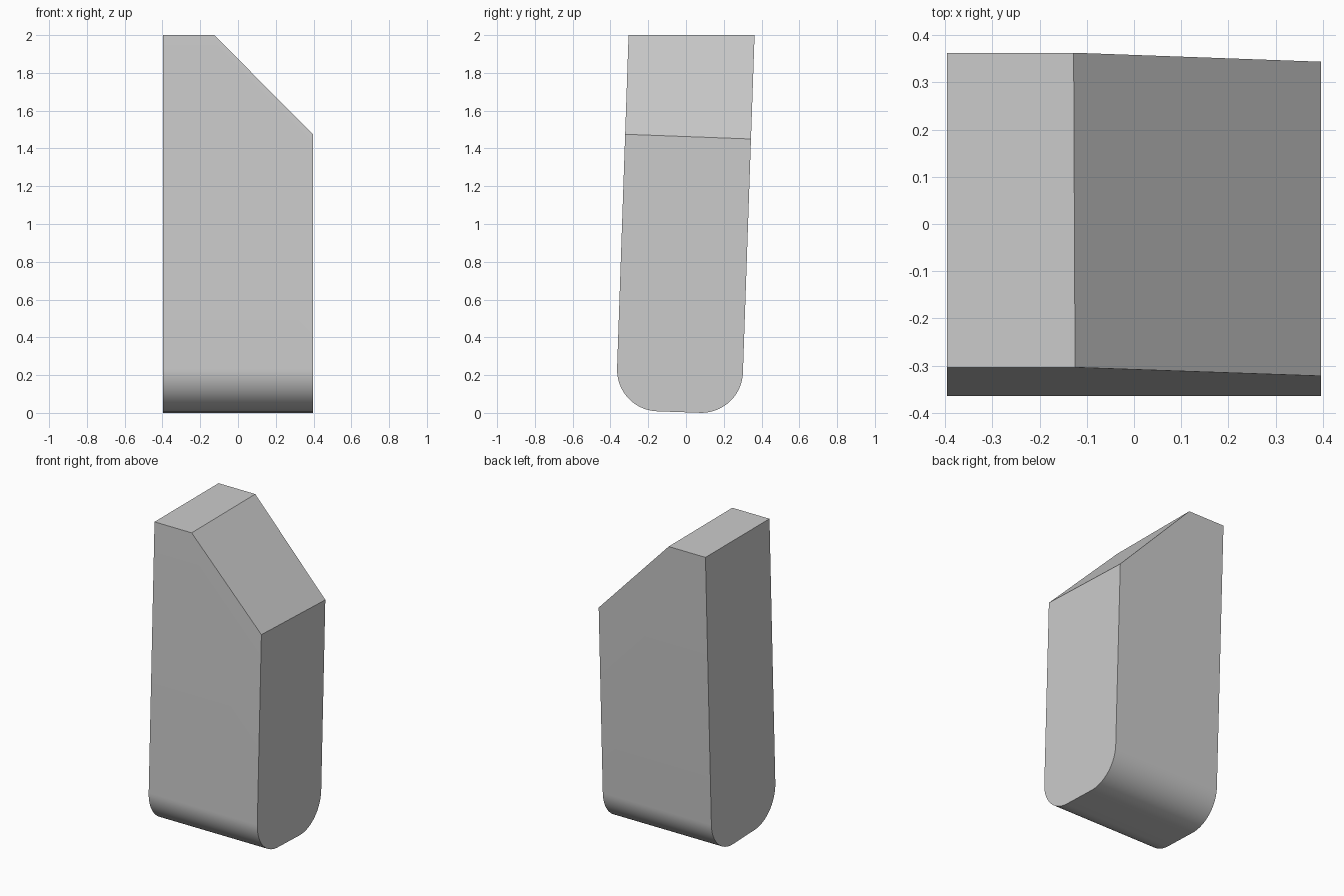
import bpy
import bmesh

cube = bpy.data.objects.get("Cube")
if cube:
    bpy.data.objects.remove(cube, do_unlink=True)

HALF_WIDTH = 0.396
LEAN = 0.0345      # backward lean of the front and back faces
RADIUS = 0.22      # rounding of the two lower edges

# Plain grey material
grey = bpy.data.materials.new("light grey")
grey.use_nodes = True
colour = (0.6, 0.6, 0.6, 1)
grey.diffuse_color = colour
grey.node_tree.nodes["Principled BSDF"].inputs["Base Color"].default_value = colour


def outline(bm, top_y, bottom_z, shoulder_z, slope_x):
    """Five-cornered outline lying on a leaning plane."""
    corners = [(-HALF_WIDTH, bottom_z), (HALF_WIDTH, bottom_z),
               (HALF_WIDTH, shoulder_z), (slope_x, 2), (-HALF_WIDTH, 2)]
    return [bm.verts.new((x, top_y - LEAN * (2 - z), z)) for x, z in corners]


# Leaning block with a sloped upper corner
bm = bmesh.new()
front = outline(bm, -0.304, 0.016, 1.475, -0.125)
back = outline(bm, 0.363, -0.007, 1.45, -0.128)
bm.faces.new(front)
bm.faces.new(back[::-1])
for i in range(len(front)):
    j = (i + 1) % len(front)
    bm.faces.new((front[j], front[i], back[i], back[j]))

# Rounded lower edges, front and back
bm.edges.ensure_lookup_table()
lower = [bm.edges.get(side[:2]) for side in (front, back)]
bmesh.ops.bevel(bm, geom=lower, offset=RADIUS, segments=20,
                profile=0.5, affect='EDGES')
bmesh.ops.recalc_face_normals(bm, faces=bm.faces)

mesh = bpy.data.meshes.new("leaning_block")
bm.to_mesh(mesh)
bm.free()
mesh.materials.append(grey)
block = bpy.data.objects.new("leaning_block", mesh)
bpy.context.collection.objects.link(block)

# Smooth rounding, sharp corners
bpy.ops.object.select_all(action='DESELECT')
block.select_set(True)
bpy.context.view_layer.objects.active = block
bpy.ops.object.shade_smooth_by_angle(angle=0.5)
